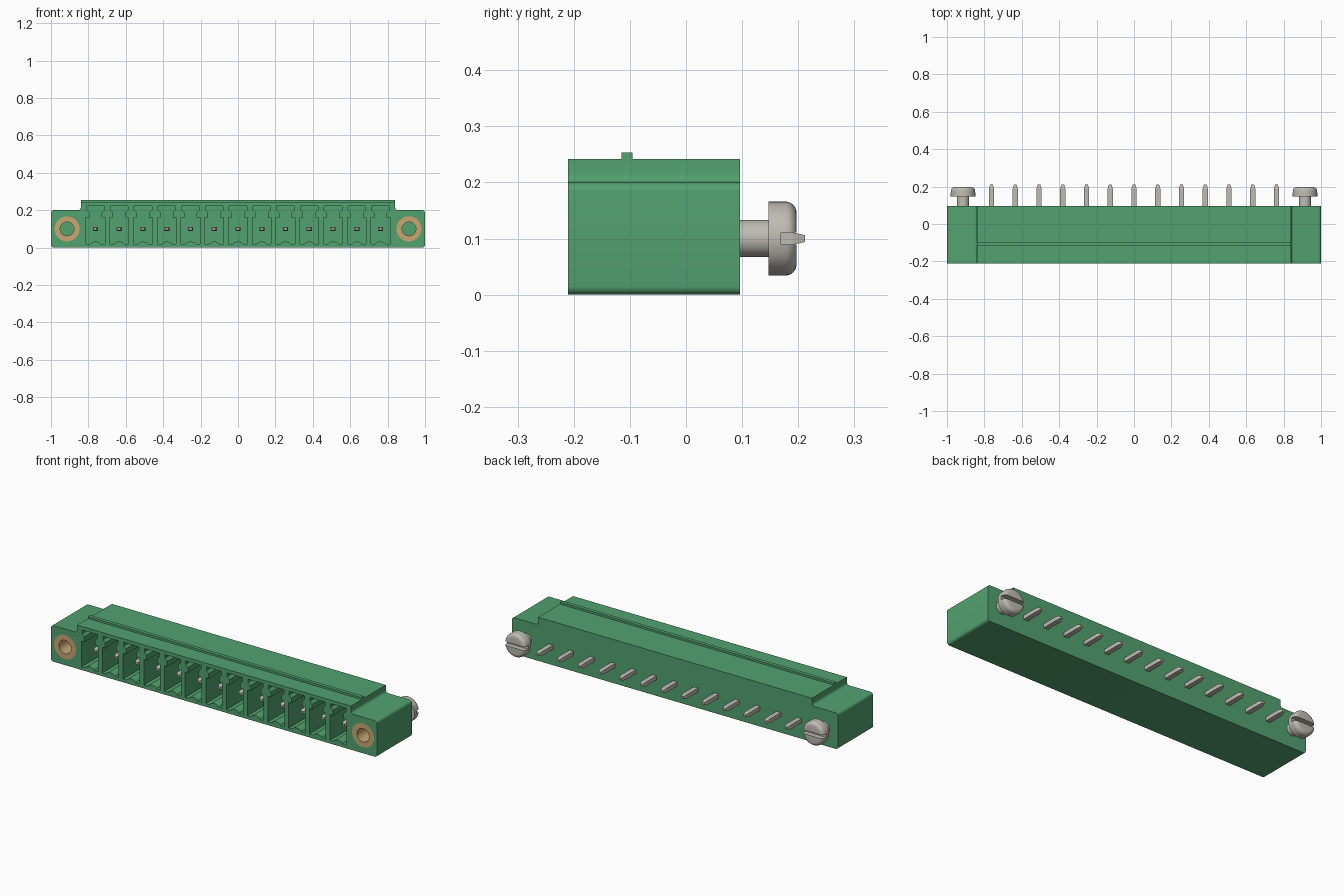
import bpy
import bmesh
import math
from mathutils import Vector

cube = bpy.data.objects.get("Cube")
if cube:
    bpy.data.objects.remove(cube, do_unlink=True)

PITCH, PINS, AXIS_Z = 0.127, 13, 0.1
FRONT, BACK = -0.21, 0.096
SCREW_X = 0.914


def material(name, rgb):
    mat = bpy.data.materials.new(name)
    mat.use_nodes = True
    color = (*rgb, 1)
    mat.diffuse_color = color
    mat.node_tree.nodes["Principled BSDF"].inputs["Base Color"].default_value = color
    return mat


green = material("green plastic", (0.085, 0.36, 0.16))
brass = material("brass", (0.58, 0.39, 0.17))
metal = material("grey metal", (0.52, 0.50, 0.45))


def finish(name, bm, mat):
    bmesh.ops.recalc_face_normals(bm, faces=bm.faces)
    mesh = bpy.data.meshes.new(name)
    bm.to_mesh(mesh)
    bm.free()
    obj = bpy.data.objects.new(name, mesh)
    bpy.context.collection.objects.link(obj)
    mesh.materials.append(mat)
    return obj


def smooth(obj):
    bpy.ops.object.select_all(action="DESELECT")
    obj.select_set(True)
    bpy.context.view_layer.objects.active = obj
    bpy.ops.object.shade_smooth_by_angle(angle=math.radians(35))


def prism(bm, points, y0, y1):
    """Extrude an x-z outline from y0 to y1."""
    face = bm.faces.new([bm.verts.new((x, y0, z)) for x, z in points])
    out = bmesh.ops.extrude_face_region(bm, geom=[face])
    moved = [v for v in out["geom"] if isinstance(v, bmesh.types.BMVert)]
    bmesh.ops.translate(bm, verts=moved, vec=(0, y1 - y0, 0))


def box(bm, x, z, w, h, y0, y1):
    prism(bm, [(x - w / 2, z - h / 2), (x + w / 2, z - h / 2),
               (x + w / 2, z + h / 2), (x - w / 2, z + h / 2)], y0, y1)


def lathe(bm, profile, x, closed=False):
    """Turn a (radius, y) profile about a front-to-back axis."""
    verts = [bm.verts.new((x + r, y, AXIS_Z)) for r, y in profile]
    edges = [bm.edges.new(pair) for pair in zip(verts, verts[1:])]
    if closed:
        edges.append(bm.edges.new((verts[-1], verts[0])))
    bmesh.ops.spin(bm, geom=verts + edges, cent=(x, 0, AXIS_Z), axis=(0, 1, 0),
                   angle=math.tau, steps=40)
    bmesh.ops.remove_doubles(bm, verts=bm.verts, dist=1e-5)


def cut(obj, bm):
    cutter = finish("cutter", bm, obj.data.materials[0])
    cutter.hide_render = True
    mod = obj.modifiers.new("cut", "BOOLEAN")
    mod.operation, mod.solver, mod.object = "DIFFERENCE", "EXACT", cutter
    bpy.ops.object.select_all(action="DESELECT")
    obj.select_set(True)
    bpy.context.view_layer.objects.active = obj
    bpy.ops.object.modifier_apply(modifier=mod.name)
    bpy.data.objects.remove(cutter, do_unlink=True)


def mirrored(half):
    """Complete a right-half outline, listed bottom to top."""
    return half + [(-x, z) for x, z in reversed(half) if x > 0]


pin_x = [(i - (PINS - 1) / 2) * PITCH for i in range(PINS)]

# Housing with low end flanges and a taller middle
bm = bmesh.new()
prism(bm, mirrored([(1, 0), (1, 0.2), (0.84, 0.2), (0.84, 0.242)]), FRONT, BACK)


def rounded(edge):
    a, b = edge.verts
    along_y = abs(a.co.y - b.co.y) > 0.1
    return along_y and (abs(a.co.x) > 0.99 or abs(a.co.z - 0.2) < 0.01)


bmesh.ops.bevel(bm, geom=[e for e in bm.edges if rounded(e)], offset=0.015,
                segments=5, profile=0.5, affect="EDGES")
housing = finish("housing", bm, green)

# Keyed contact cavities with a curved raised floor
bm = bmesh.new()
arch = [(0.028 * math.sin(a), 0.014 + 0.018 * math.cos(a))
        for a in [math.radians(d) for d in range(0, 80, 15)]]
outline = mirrored(arch + [(0.034, 0.018), (0.05, 0.018), (0.05, 0.16),
                           (0.033, 0.16), (0.033, 0.188), (0.047, 0.202),
                           (0.047, 0.222)])
for x in pin_x:
    prism(bm, [(x + px, z) for px, z in outline], FRONT - 0.02, 0.03)
# Round seats for the threaded inserts
for side in (-1, 1):
    lathe(bm, [(0, FRONT - 0.02), (0.067, FRONT - 0.02), (0.067, 0.02), (0, 0.02)],
          side * SCREW_X)
cut(housing, bm)
smooth(housing)

# Rib along the top
bm = bmesh.new()
box(bm, 0, 0.246, 1.68, 0.014, -0.115, -0.095)
finish("top_rib", bm, green)

# Contact pins, tapered at both ends
for i, x in enumerate(pin_x):
    bm = bmesh.new()
    box(bm, x, AXIS_Z, 0.027, 0.022, -0.15, 0.19)
    for direction, length in ((-1, 0.014), (1, 0.022)):
        cap = next(f for f in bm.faces if f.normal.y * direction > 0.9
                   or abs(f.calc_center_median().y - (0.19 if direction > 0 else -0.15)) < 1e-4)
        out = bmesh.ops.extrude_discrete_faces(bm, faces=[cap])
        for v in out["faces"][0].verts:
            v.co = Vector((x + (v.co.x - x) * 0.5, v.co.y + direction * length,
                           AXIS_Z + (v.co.z - AXIS_Z) * 0.55))
    finish(f"contact_pin_{i + 1}", bm, metal)

for side, label in ((-1, "right"), (1, "left")):
    x = side * SCREW_X
    # Threaded insert
    bm = bmesh.new()
    lathe(bm, [(0.037, FRONT), (0.067, FRONT), (0.067, 0.02), (0.037, 0.02)], x, True)
    smooth(finish(f"{label}_threaded_insert", bm, brass))

    # Slotted pan-head screw
    bm = bmesh.new()
    corner = [(0.046 + 0.02 * math.cos(a), 0.177 + 0.02 * math.sin(a))
              for a in [math.radians(d) for d in range(0, 91, 15)]]
    lathe(bm, [(0, 0.06), (0.033, 0.06), (0.033, 0.147), (0.066, 0.147)]
          + corner + [(0, 0.197)], x)
    screw = finish(f"{label}_screw", bm, metal)
    slot = bmesh.new()
    box(slot, x, AXIS_Z, 0.2, 0.021, 0.169, 0.25)
    cut(screw, slot)
    smooth(screw)
